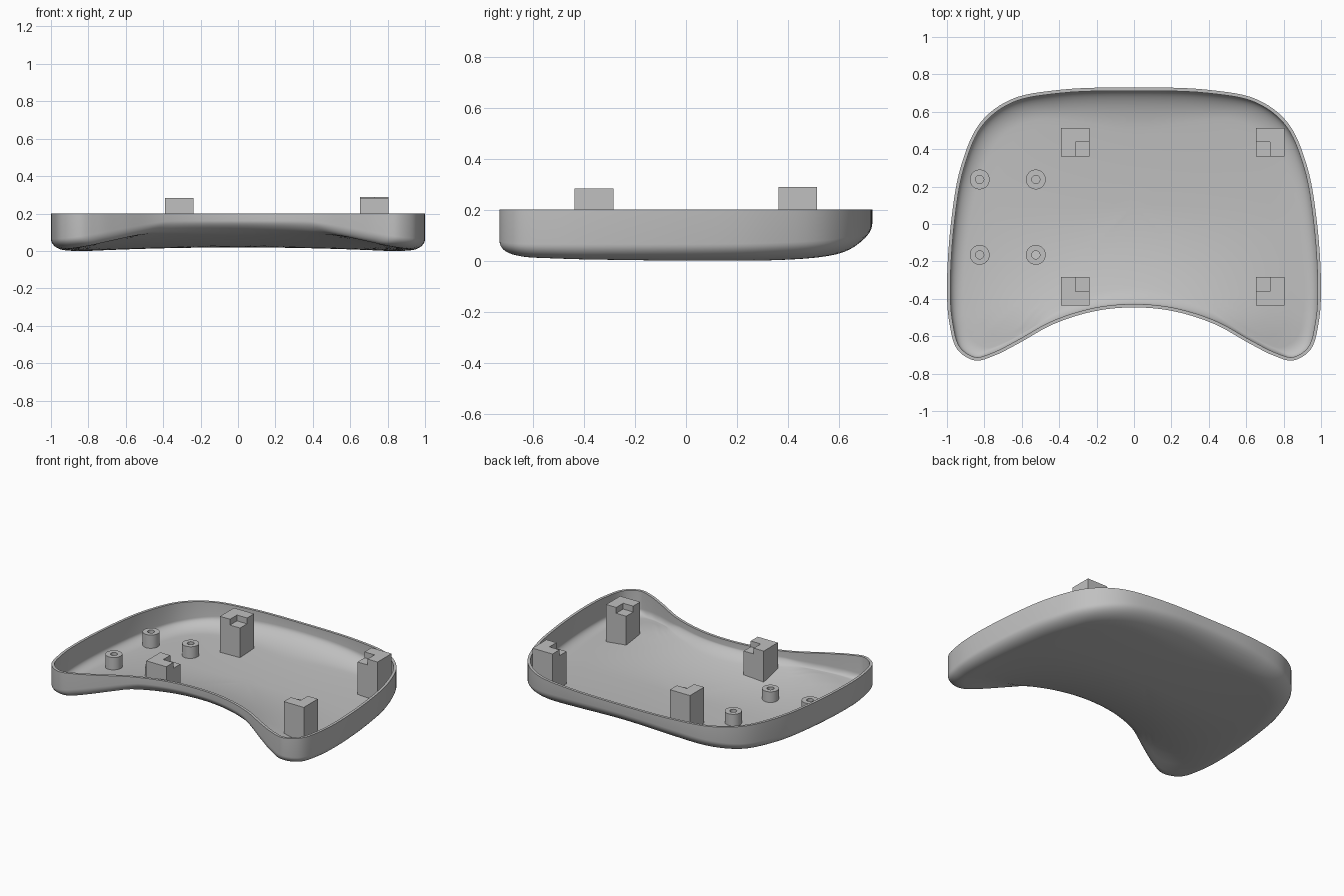
import bpy, bmesh, math
from mathutils import Vector

if "Cube" in bpy.data.objects:
    bpy.data.objects.remove(bpy.data.objects["Cube"])

grey = bpy.data.materials.new("plain grey")
grey.use_nodes = True
grey.diffuse_color = (0.53, 0.53, 0.53, 1)
grey.node_tree.nodes["Principled BSDF"].inputs["Base Color"].default_value = (0.53, 0.53, 0.53, 1)


def make_object(name, bm):
    mesh = bpy.data.meshes.new(name)
    bm.to_mesh(mesh)
    bm.free()
    mesh.materials.append(grey)
    obj = bpy.data.objects.new(name, mesh)
    bpy.context.collection.objects.link(obj)
    return obj


def smooth(obj, angle):
    bpy.ops.object.select_all(action='DESELECT')
    obj.select_set(True)
    bpy.context.view_layer.objects.active = obj
    for mod in list(obj.modifiers):
        bpy.ops.object.modifier_apply(modifier=mod.name)
    bpy.ops.object.shade_smooth_by_angle(angle=math.radians(angle))


def closed_spline(points, steps):
    """Catmull-Rom loop through the points."""
    out, n = [], len(points)
    for i in range(n):
        a, b, c, d = (Vector(points[(i + k) % n]) for k in (-1, 0, 1, 2))
        # chord-based tangents keep uneven spacing smooth
        t0, t1, t2 = (max((q - p).length, 1e-6) ** 0.5 for p, q in ((a, b), (b, c), (c, d)))
        m1 = ((b - a) / t0 - (c - a) / (t0 + t1) + (c - b) / t1) * t1
        m2 = ((c - b) / t1 - (d - b) / (t1 + t2) + (d - c) / t2) * t1
        for s in range(steps):
            u = s / steps
            out.append((2*u**3 - 3*u*u + 1) * b + (u**3 - 2*u*u + u) * m1
                       + (3*u*u - 2*u**3) * c + (u**3 - u*u) * m2)
    return out


# Outline of the shell: half of it, then mirrored
half = [(0, 0.73), (0.4, 0.717), (0.66, 0.665), (0.823, 0.54), (0.925, 0.31), (0.977, 0.02),
        (1, -0.34), (0.987, -0.53), (0.945, -0.67), (0.85, -0.73), (0.75, -0.705),
        (0.62, -0.64), (0.43, -0.535), (0.21, -0.466), (0, -0.446)]
outline = closed_spline(half + [(-x, y) for x, y in half[-2:0:-1]], 6)
RIM = 0.2
centre = Vector((0, 0.1))


def floor_height(p):
    """Shallow saddle that sweeps up towards the hollow front and a little to the back."""
    bulge = max(0, 1 - p.x * p.x)
    front = min(1.3, (max(0, 0.1 - p.y) / 0.54) ** 2)
    back = (max(0, p.y - 0.1) / 0.63) ** 2
    return (0.019 - 0.019 * min(1, (p.x / 0.8) ** 2)
            + 0.095 * front * bulge ** 1.5 + 0.03 * back * bulge)


# Shell: straight wall, rounded lower edge, curved floor
bm = bmesh.new()
rings = [[bm.verts.new((p.x, p.y, RIM)) for p in outline]]
FILLET = 10
for k in range(FILLET + 1):
    a = math.pi / 2 * k / FILLET
    ring = []
    for p in outline:
        bulge = 1 - min(1, p.x * p.x)
        back = min(1, max(0, (p.y + 0.2) / 0.6))
        width = 0.1 + 0.12 * bulge * back
        height = 0.065 + bulge * (0.05 * back - 0.02)
        r = p - centre
        q = centre + r * (1 - width * (1 - math.cos(a)) / r.length)
        ring.append(bm.verts.new((q.x, q.y, floor_height(q) + height * (1 - math.sin(a)))))
    rings.append(ring)
edge = [v.co.xy for v in rings[-1]]
for f in (0.92, 0.84, 0.75, 0.65, 0.52, 0.4, 0.25, 0.12):
    pts = [centre + (p - centre) * f for p in edge]
    rings.append([bm.verts.new((q.x, q.y, floor_height(q))) for q in pts])
n = len(outline)
for upper, lower in zip(rings, rings[1:]):
    for i in range(n):
        j = (i + 1) % n
        bm.faces.new((upper[i], upper[j], lower[j], lower[i]))
mid = bm.verts.new((0, centre.y, floor_height(centre)))
for i in range(n):
    bm.faces.new((rings[-1][i], rings[-1][(i + 1) % n], mid))
shell = make_object("shell", bm)
solid = shell.modifiers.new("wall", 'SOLIDIFY')
solid.thickness = 0.018
solid.offset = -1
smooth(shell, 40)
bpy.context.view_layer.update()


def seat(x, y):
    """Height just inside the shell's inner surface, where parts are rooted."""
    return shell.ray_cast(Vector((x, y, 1)), Vector((0, 0, -1)))[1].z - 0.008


# Corner blocks: an L-shaped top above a full square, notch towards the middle
def notched_block(name, cx, cy, top):
    sx, sy = (1 if cx < 0.2 else -1), (-1 if cy > 0 else 1)
    s, step = 0.076, top - 0.04
    bm = bmesh.new()
    square = [(-s, -s), (s, -s), (s, s), (-s, s)]
    ell = [(-s, -s), (s, -s), (s, 0), (0, 0), (0, s), (-s, s)]
    notch = [(0, 0), (s, 0), (s, s), (0, s)]

    def loop(pts, z=None):
        spots = [(cx + sx * x, cy + sy * y) for x, y in pts]
        return [bm.verts.new((x, y, seat(x, y) if z is None else z)) for x, y in spots]

    base, shelf, crown, ledge = loop(square), loop(ell, step), loop(ell, top), loop(notch, step)
    bm.faces.new(base)
    bm.faces.new(crown)
    bm.faces.new(ledge)
    for i in range(6):
        j = (i + 1) % 6
        bm.faces.new((shelf[i], shelf[j], crown[j], crown[i]))
    bmesh.ops.remove_doubles(bm, verts=bm.verts[:], dist=0.0001)
    at = {(round((v.co.x - cx) * sx, 3), round((v.co.y - cy) * sy, 3)): v
          for v in bm.verts if abs(v.co.z - step) < 0.001}
    sides = [[(-s, -s), (s, -s)], [(s, -s), (s, 0), (s, s)],
             [(s, s), (0, s), (-s, s)], [(-s, s), (-s, -s)]]
    for i, side in enumerate(sides):
        bm.faces.new([base[(i + 1) % 4], base[i]] + [at[p] for p in side])
    bmesh.ops.recalc_face_normals(bm, faces=bm.faces[:])
    make_object(name, bm)


for side, cx in (("right", -0.314), ("left", 0.728)):
    for end, cy in (("back", 0.438), ("front", -0.36)):
        notched_block(f"{end}_{side}_block", cx, cy, 0.289 if (side, end) == ("left", "back") else 0.283)


# Screw posts: a turned profile with a blind hole, foot trimmed to the floor
def post(name, x, y):
    bm = bmesh.new()
    profile = [(0.053, 0), (0.053, 0.11), (0.022, 0.11), (0.022, 0.04), (0, 0.04)]
    verts = [bm.verts.new((x + r, y, z)) for r, z in profile]
    edges = [bm.edges.new(pair) for pair in zip(verts, verts[1:])]
    bmesh.ops.spin(bm, geom=verts + edges, cent=(x, y, 0), axis=(0, 0, 1),
                   angle=math.tau, steps=32)
    bmesh.ops.remove_doubles(bm, verts=bm.verts[:], dist=0.0001)
    for v in bm.verts:
        if v.co.z < 0.01:
            v.co.z = seat(v.co.x, v.co.y)
    bmesh.ops.recalc_face_normals(bm, faces=bm.faces[:])
    # the foot is open, so make sure the flat top faces up
    top = max(bm.faces, key=lambda f: f.calc_center_median().z)
    if top.normal.z < 0:
        bmesh.ops.reverse_faces(bm, faces=bm.faces[:])
    smooth(make_object(name, bm), 40)


for side, x in (("outer", -0.825), ("inner", -0.525)):
    for end, y in (("back", 0.238), ("front", -0.165)):
        post(f"{end}_{side}_post", x, y)
